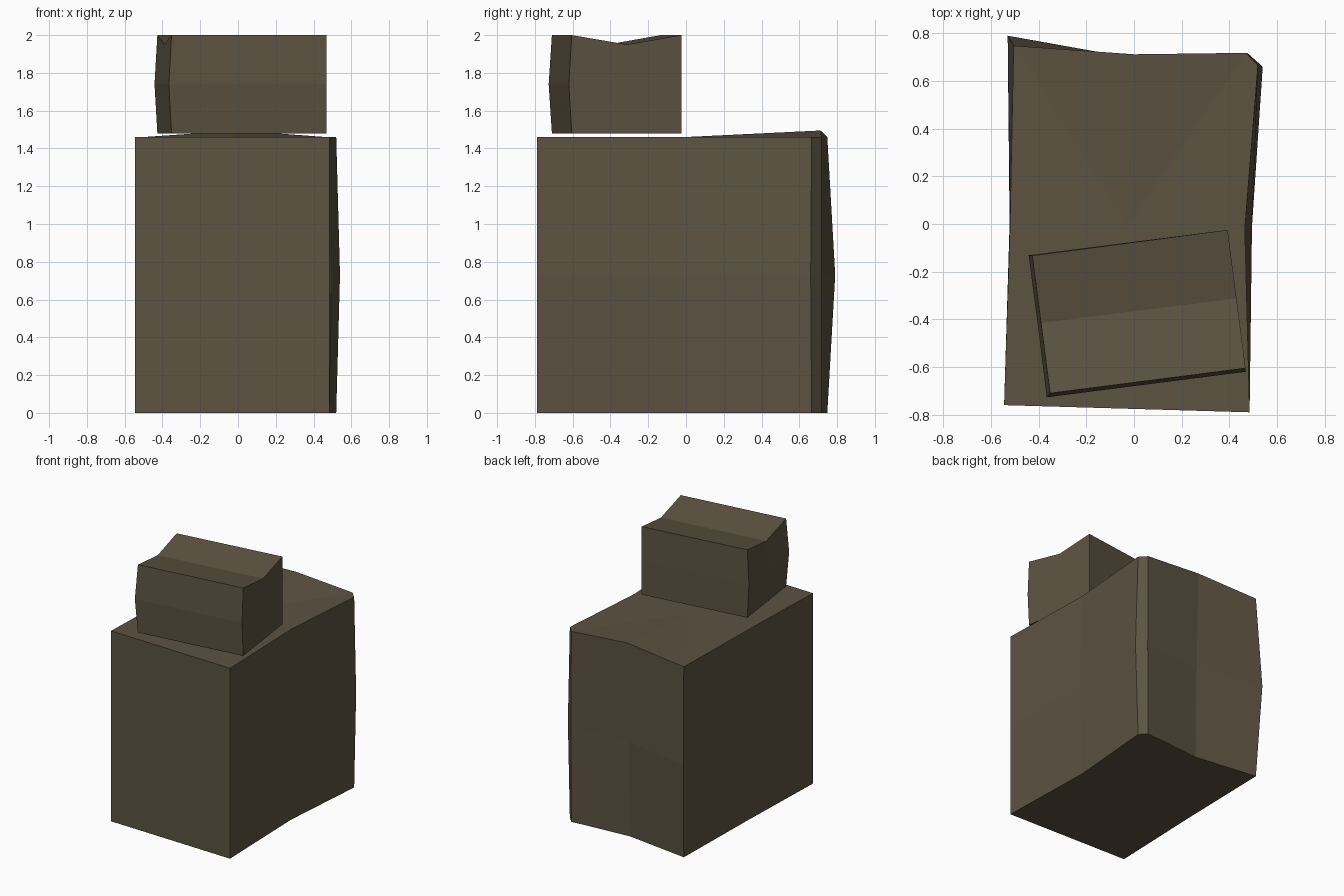
import bpy, bmesh

if "Cube" in bpy.data.objects:
    bpy.data.objects.remove(bpy.data.objects["Cube"])

mat = bpy.data.materials.new("weathered_brown")
mat.diffuse_color = (0.108, 0.087, 0.053, 1)
mat.use_nodes = True
mat.node_tree.nodes["Principled BSDF"].inputs["Base Color"].default_value = mat.diffuse_color


def worn_block(name, rings, top_faces, centre=None):
    """Stack of equal-length rings, flat bottom, chosen facets on top."""
    bm = bmesh.new()
    vr = [[bm.verts.new(p) for p in ring] for ring in rings]
    n = len(vr[0])
    for lo, hi in zip(vr, vr[1:]):
        for i in range(n):
            j = (i + 1) % n
            bm.faces.new((lo[i], lo[j], hi[j], hi[i]))
    bm.faces.new(vr[0][::-1])
    top = list(vr[-1])
    if centre:
        top.append(bm.verts.new(centre))
    for f in top_faces:
        bm.faces.new([top[i] for i in f])
    bmesh.ops.recalc_face_normals(bm, faces=bm.faces[:])
    me = bpy.data.meshes.new(name)
    bm.to_mesh(me)
    bm.free()
    me.materials.append(mat)
    ob = bpy.data.objects.new(name, me)
    bpy.context.collection.objects.link(ob)
    return ob


def ring(points, z, bumps={}):
    return [(x, y, z + bumps.get(i, 0)) for i, (x, y) in enumerate(points)]


# Large block: front left/right, right dent, chamfered corner, back dent, back left, left middle
ends = [(-.545, -.76), (.485, -.79), (.465, -.02), (.52, .665),
        (.47, .718), (0, .712), (-.505, .748), (-.52, 0)]
waist = [(-.545, -.76), (.485, -.79), (.495, -.01), (.54, .66),
         (.475, .718), (0, .695), (-.53, .79), (-.522, 0)]
base = list(ends)
base[5] = (0, .68)
worn_block("large_block",
           [ring(base, 0), ring(waist, .73), ring(ends, 1.46, {5: .035})],
           [(0, 1, 2, 8, 7), (8, 2, 3), (8, 3, 4), (8, 4, 5), (8, 5, 6), (8, 6, 7)],
           (-.03, -.01, 1.46))

# Small upper block: turned slightly, bulging front and left, creased top
ends = [(-.352, -.71), (.468, -.605), (.43, -.312), (.393, -.025),
        (-.427, -.133), (-.39, -.415)]
waist = [(-.366, -.727), (.468, -.62), (.43, -.312), (.393, -.025),
         (-.442, -.131), (-.404, -.42)]
worn_block("small_upper_block",
           [ring(ends, 1.48), ring(waist, 1.74), ring(ends, 2.0, {2: -.05, 5: -.05})],
           [(0, 1, 2, 5), (5, 2, 3, 4)])
